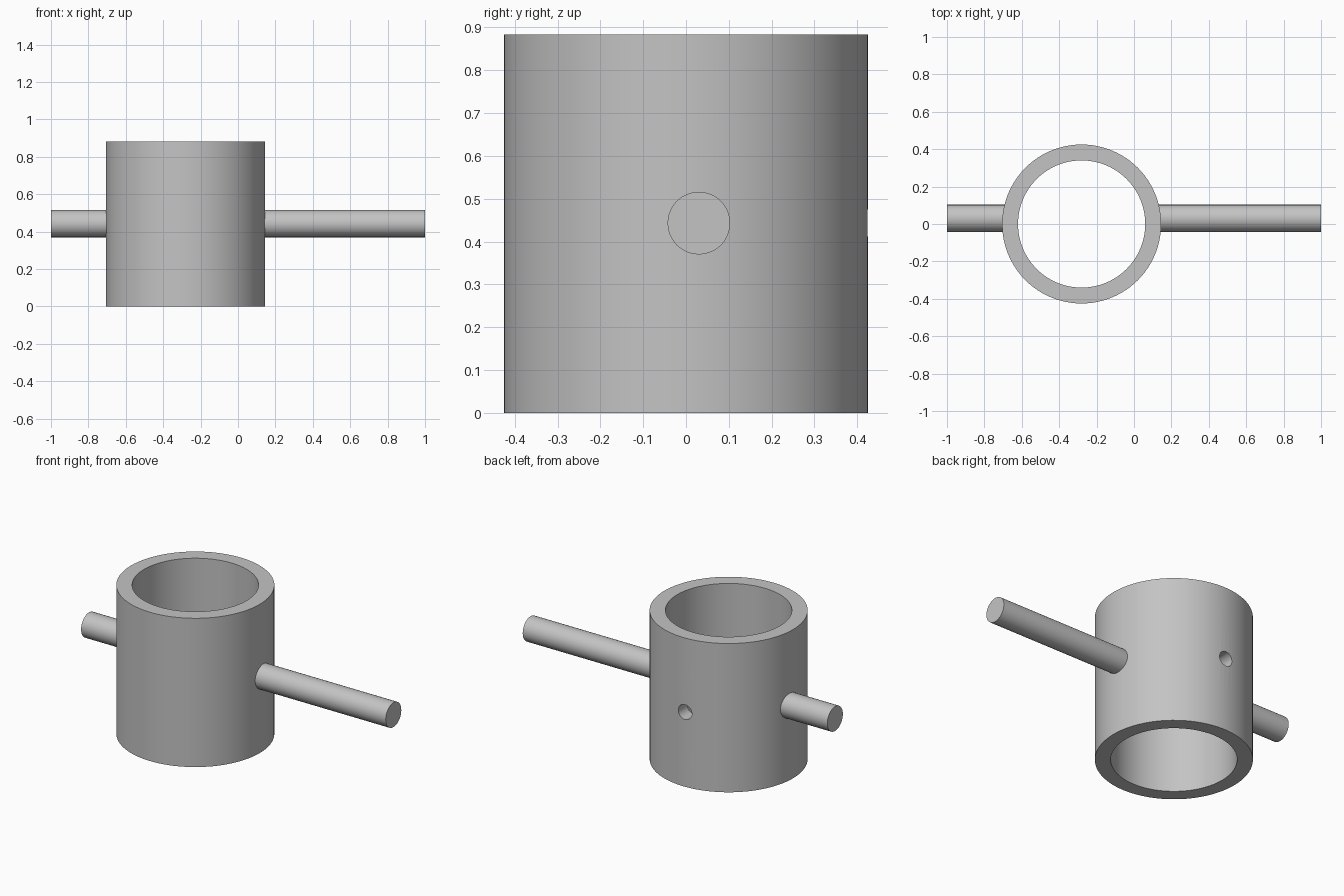
import bpy, math
from mathutils import Vector

cube = bpy.data.objects.get("Cube")
if cube:
    bpy.data.objects.remove(cube, do_unlink=True)

CENTRE_X, OUTER, INNER, HEIGHT = -0.28, 0.425, 0.34, 0.883
MID_Z, ROD_Y, ROD_R = 0.443, 0.03, 0.073

grey = bpy.data.materials.new("light_grey")
grey.use_nodes = True
grey.diffuse_color = (0.55, 0.55, 0.55, 1)
grey.node_tree.nodes["Principled BSDF"].inputs["Base Color"].default_value = (0.55, 0.55, 0.55, 1)


def cylinder(name, start, end, radius, sides):
    """Capped cylinder running between two points."""
    a, b = Vector(start), Vector(end)
    axis = b - a
    bpy.ops.mesh.primitive_cylinder_add(
        vertices=sides, radius=radius, depth=axis.length, location=(a + b) / 2,
        rotation=axis.to_track_quat('Z', 'Y').to_euler())
    obj = bpy.context.object
    obj.name = name
    obj.data.materials.append(grey)
    return obj


def cut(target, cutter):
    mod = target.modifiers.new("cut", 'BOOLEAN')
    mod.operation = 'DIFFERENCE'
    mod.solver = 'EXACT'
    mod.object = cutter
    bpy.context.view_layer.objects.active = target
    bpy.ops.object.modifier_apply(modifier=mod.name)
    bpy.data.objects.remove(cutter, do_unlink=True)


def smooth(obj):
    bpy.ops.object.select_all(action='DESELECT')
    obj.select_set(True)
    bpy.context.view_layer.objects.active = obj
    bpy.ops.object.shade_smooth_by_angle(angle=math.radians(30))


# Open sleeve with a small hole through its back wall
sleeve = cylinder("sleeve", (CENTRE_X, 0, 0), (CENTRE_X, 0, HEIGHT), OUTER, 96)
cut(sleeve, cylinder("bore", (CENTRE_X, 0, -0.1), (CENTRE_X, 0, HEIGHT + 0.1), INNER, 96))
cut(sleeve, cylinder("pin_hole", (CENTRE_X - 0.01, 0.2, MID_Z), (CENTRE_X - 0.01, 0.6, MID_Z), 0.044, 32))
smooth(sleeve)

# Side rods, ending inside the sleeve wall
for name, side in (("long_rod", 1), ("short_rod", -1)):
    root = CENTRE_X + side * (OUTER - 0.035)
    smooth(cylinder(name, (root, ROD_Y, MID_Z), (side, ROD_Y, MID_Z), ROD_R, 48))
